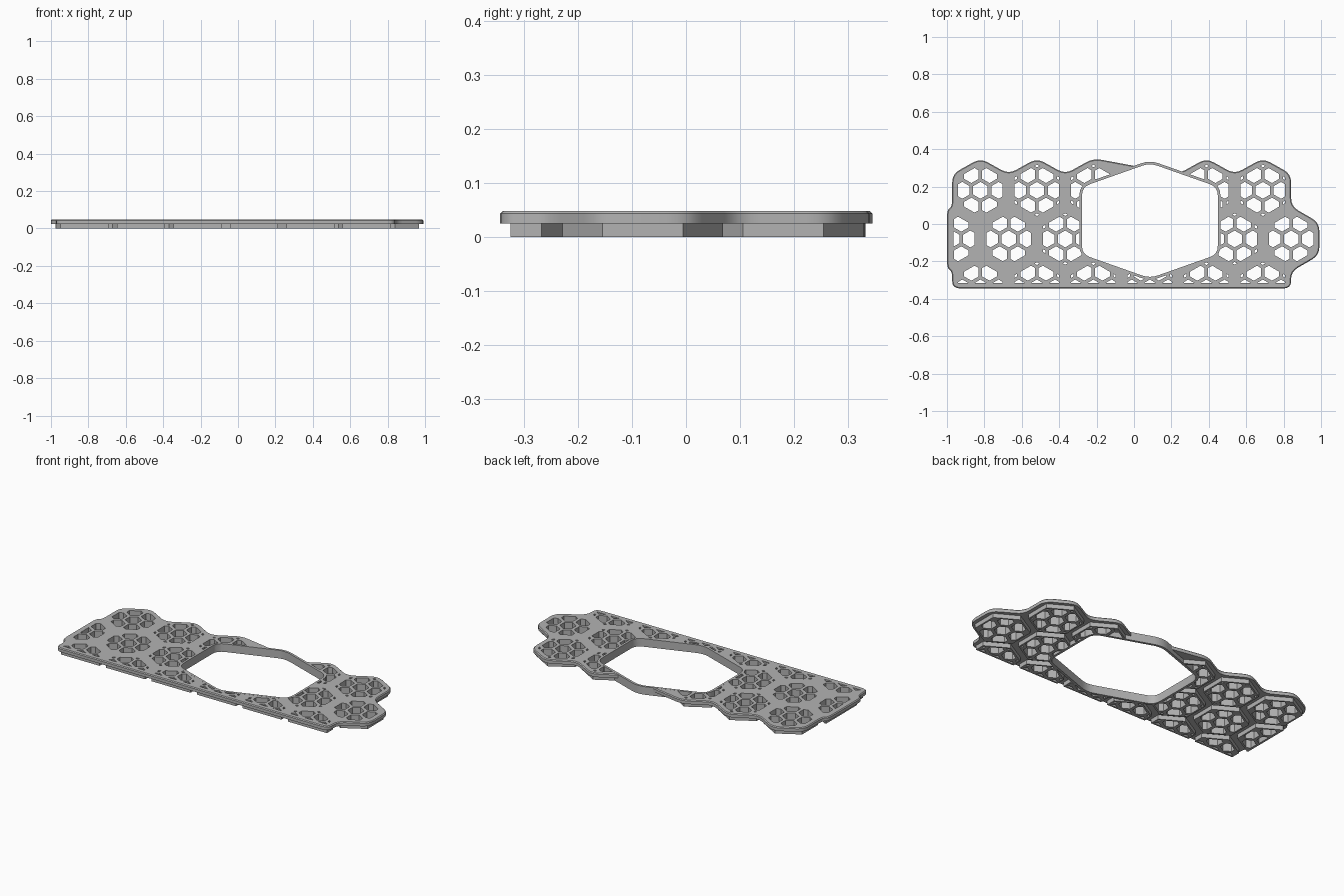
import bpy, bmesh, math
from mathutils import Vector

if "Cube" in bpy.data.objects:
    bpy.data.objects.remove(bpy.data.objects["Cube"], do_unlink=True)

grey = bpy.data.materials.new("light_grey")
grey.use_nodes = True
grey.diffuse_color = (0.45, 0.45, 0.45, 1)
grey.node_tree.nodes["Principled BSDF"].inputs["Base Color"].default_value = (0.45, 0.45, 0.45, 1)

APO = 0.151                      # half width of a large cell
RAD = APO / math.cos(math.pi / 6)
MID_X = 0.085                    # centre of the opening
ROWS = [0.18, -0.08, -0.342]     # cell row heights


def hexagon(x, y, apothem):
    r = apothem / math.cos(math.pi / 6)
    return [Vector((x + r * math.cos(math.radians(30 + 60 * k)),
                    y + r * math.sin(math.radians(30 + 60 * k)))) for k in range(6)]


def clip(poly, point, normal):
    """Keep the part of a convex polygon on the normal's side of a line."""
    out = []
    for a, b in zip(poly, poly[1:] + poly[:1]):
        da, db = (a - point).dot(normal), (b - point).dot(normal)
        if da >= 0:
            out.append(a)
        if da * db < 0:
            out.append(a.lerp(b, da / (da - db)))
    return out


def clip_to(poly, border):
    for a, b in zip(border, border[1:] + border[:1]):
        if len(poly) < 3:
            return []
        d = b - a
        poly = clip(poly, a, Vector((-d.y, d.x)).normalized())
    return poly


def area(poly):
    return 0.5 * sum(a.cross(b) for a, b in zip(poly, poly[1:] + poly[:1])) if len(poly) > 2 else 0


def rounded(poly, trim, steps=4):
    out = []
    for i, p in enumerate(poly):
        a, b = poly[i - 1], poly[(i + 1) % len(poly)]
        s = p + (a - p).normalized() * min(trim, 0.42 * (a - p).length)
        e = p + (b - p).normalized() * min(trim, 0.42 * (b - p).length)
        for k in range(steps + 1):
            t = k / steps
            out.append(s * (1 - t) ** 2 + p * 2 * t * (1 - t) + e * t * t)
    return out


def inset(poly, d):
    out = []
    for i, p in enumerate(poly):
        u = (p - poly[i - 1]).normalized()
        v = (poly[(i + 1) % len(poly)] - p).normalized()
        n1, n2 = Vector((-u.y, u.x)), Vector((-v.y, v.x))
        out.append(p + (n1 + n2) * d / (1 + n1.dot(n2)))
    return out


def prisms(name, polys, levels):
    """Solid prisms; levels are (height, inset) pairs from bottom to top."""
    bm = bmesh.new()
    for poly in polys:
        rings = [[bm.verts.new((p.x, p.y, z)) for p in inset(poly, d)] for z, d in levels]
        n = len(poly)
        bm.faces.new(rings[0][::-1])
        bm.faces.new(rings[-1])
        for lo, hi in zip(rings, rings[1:]):
            for k in range(n):
                m = (k + 1) % n
                bm.faces.new((lo[k], lo[m], hi[m], hi[k]))
    mesh = bpy.data.meshes.new(name)
    bm.to_mesh(mesh)
    bm.free()
    mesh.materials.append(grey)
    ob = bpy.data.objects.new(name, mesh)
    bpy.context.collection.objects.link(ob)
    return ob


def finish(ob, cutters):
    bpy.ops.object.select_all(action='DESELECT')
    ob.select_set(True)
    bpy.context.view_layer.objects.active = ob
    for c in cutters:
        mod = ob.modifiers.new("cut", 'BOOLEAN')
        mod.operation, mod.solver, mod.object = 'DIFFERENCE', 'EXACT', c
        bpy.ops.object.modifier_apply(modifier=mod.name)
    bpy.ops.object.shade_smooth_by_angle(angle=math.radians(30))


def box(x0, x1, y0, y1):
    return [Vector(p) for p in ((x0, y0), (x1, y0), (x1, y1), (x0, y1))]


# Cell centres: staggered rows, without the top cell inside the opening
top = [MID_X + 2 * APO * k for k in (-3, -2, -1, 1, 2)]
middle = [MID_X + APO * k for k in (-7, -5, -3, -1, 1, 3, 5)]
bottom = [MID_X + 2 * APO * k for k in range(-3, 3)]
cells = [(x, y) for xs, y in zip((top, middle, bottom), ROWS) for x in xs]

# Scalloped outline, counter-clockwise
left, right = top[0] - APO, top[-1] + APO
y_low, y_high = ROWS[1] - RAD, ROWS[1] + RAD
valley, peak = ROWS[0] + RAD / 2, ROWS[0] + RAD - 0.003
outline = [(left, -0.345), (right, -0.345), (right, y_low),
           (right + APO, ROWS[1] - RAD / 2), (right + APO, ROWS[1] + RAD / 2),
           (right, y_high), (right, valley)]
for x in reversed(top):
    outline += [(x, peak), (x - APO, valley)]
    if x > MID_X > x - 2 * APO:
        outline += [(MID_X, 0.325), (MID_X - APO, valley)]
outline += [(left, y_high), (-1, y_high - 0.02), (-1, y_low + 0.02), (left, y_low)]
outline = rounded([Vector(p) for p in outline], 0.045)

# Elongated six-sided opening
opening = rounded([Vector((MID_X + x, 0.018 + y)) for x, y in
                   ((0, -0.308), (0.363, -0.18), (0.363, 0.18),
                    (0, 0.308), (-0.363, 0.18), (-0.363, -0.18))], 0.045)

# Small honeycomb holes, trimmed to the border of each cell
PITCH = 0.097
holes = []
bounds = box(-0.965, 1, -0.315, 1)
for cx, cy in cells:
    border = clip_to(hexagon(cx, cy, 0.119), bounds)
    reach = 2 if abs(cx - MID_X) < 0.7 else 1
    for j in range(-reach, reach + 1):
        for i in range(-2, 3):
            dx, dy = PITCH * (i + 0.5 * (j % 2)), PITCH * j * math.sin(math.pi / 3)
            if math.hypot(dx, dy) > PITCH * (reach - 0.1 if reach == 2 else 1.1):
                continue
            piece = clip_to(hexagon(cx + dx, cy + dy, 0.039), border)
            if area(piece) > 0.0001:
                holes.append(piece)

through = [(-0.1, 0), (0.1, 0)]
hole_cutter = prisms("hole_cutter", holes, through)
opening_cutter = prisms("opening_cutter", [opening], through)
cutters = [hole_cutter, opening_cutter]

# Top plate with a chamfered rim
plate = prisms("top_plate", [outline], [(0.025, 0), (0.043, 0), (0.048, 0.005)])
finish(plate, cutters)

# Separate cell blocks under the plate
limits = box(-0.977, 1, -0.325, 1)
blocks = [clip_to(hexagon(x, y, APO - 0.022), limits) for x, y in cells]
lower = prisms("lower_cells", blocks, [(0, 0), (0.0255, 0)])
finish(lower, cutters)

# Thin frame around the opening
frame = prisms("opening_frame", [inset(opening, -0.014)], [(0, 0), (0.0483, 0)])
finish(frame, [opening_cutter])

for c in cutters:
    bpy.data.objects.remove(c, do_unlink=True)
